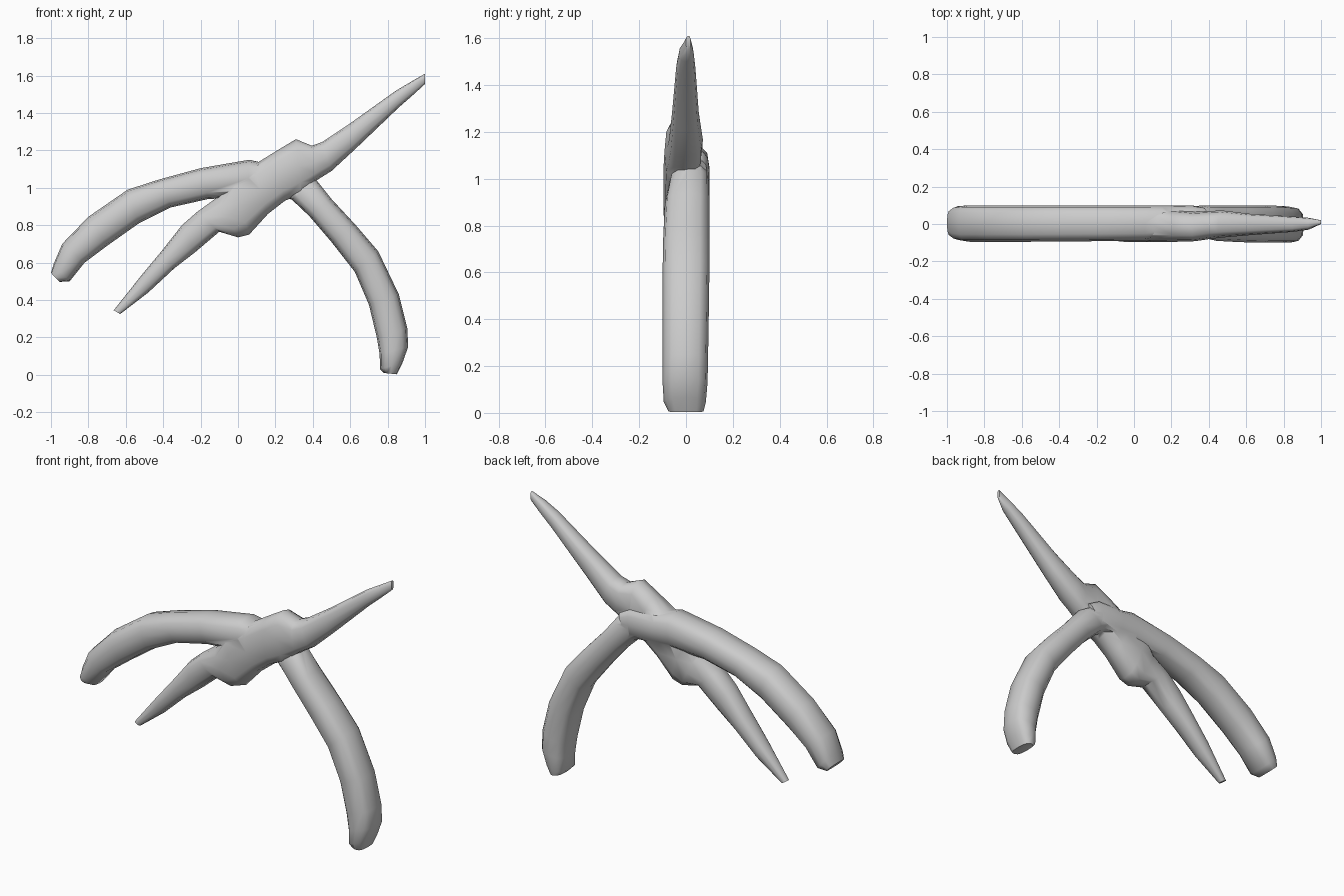
import bpy, bmesh, math

SIDES = 12


def sweep(name, sections):
    """Loft rounded rings; each section is upper (x, z), lower (x, z), y front, y back."""
    bm = bmesh.new()
    rings = []
    for ux, uz, lx, lz, y0, y1 in sections:
        ring = []
        for i in range(SIDES):
            a = 2 * math.pi * i / SIDES
            c, s = math.cos(a), math.sin(a)
            c = math.copysign(abs(c) ** 0.75, c)
            s = math.copysign(abs(s) ** 0.75, s)
            x = (ux + lx) / 2 + s * (ux - lx) / 2
            z = (uz + lz) / 2 + s * (uz - lz) / 2
            ring.append(bm.verts.new((x, (y0 + y1) / 2 + c * (y1 - y0) / 2, z)))
        rings.append(ring)
    for a, b in zip(rings, rings[1:]):
        for i in range(SIDES):
            j = (i + 1) % SIDES
            bm.faces.new((a[i], a[j], b[j], b[i]))
    bm.faces.new(rings[0])
    bm.faces.new(rings[-1])
    bmesh.ops.recalc_face_normals(bm, faces=bm.faces)
    mesh = bpy.data.meshes.new(name)
    bm.to_mesh(mesh)
    bm.free()
    obj = bpy.data.objects.new(name, mesh)
    bpy.context.collection.objects.link(obj)
    return obj


# Central bar: lower pointed jaw, hinge lump, knob and upper pointed jaw
bar = sweep("pliers", [
    (-.665, .345, -.63, .325, -.02, .02),
    (-.51, .54, -.48, .44, -.05, .05),
    (-.41, .66, -.34, .57, -.065, .06),
    (-.30, .80, -.23, .655, -.075, .065),
    (-.22, .87, -.10, .765, -.085, .07),
    (-.11, .95, .00, .735, -.095, .075),
    (-.04, 1.07, .06, .75, -.097, .08),
    (.08, 1.12, .16, .86, -.097, .08),
    (.21, 1.20, .25, .93, -.095, .075),
    (.31, 1.26, .34, .97, -.092, .065),
    (.395, 1.225, .42, 1.04, -.08, .07),
    (.45, 1.245, .50, 1.09, -.072, .072),
    (.60, 1.345, .63, 1.21, -.06, .055),
    (.845, 1.52, .86, 1.43, -.042, .04),
    (.93, 1.57, .94, 1.50, -.03, .033),
    (1.0, 1.61, 1.0, 1.555, .0, .02)])

# Long left handle, arching down to a blunt grip end
left_handle = sweep("left_handle", [
    (-1.0, .545, -.955, .497, -.065, .075),
    (-.985, .595, -.90, .50, -.085, .095),
    (-.94, .70, -.82, .60, -.095, .10),
    (-.80, .845, -.70, .69, -.095, .10),
    (-.59, .99, -.53, .81, -.095, .10),
    (-.42, 1.045, -.36, .895, -.093, .10),
    (-.20, 1.105, -.16, .94, -.092, .10),
    (.06, 1.15, .05, .95, -.09, .10),
    (.15, 1.13, .16, .95, -.07, .10),
    (.32, 1.12, .30, .95, -.02, .10),
    (.39, 1.08, .33, .97, .0, .09)])

# Right handle, curving down to the ground
right_handle = sweep("right_handle", [
    (.27, 1.12, .19, .98, .0, .09),
    (.42, 1.04, .29, .935, -.07, .098),
    (.50, .94, .38, .85, -.09, .10),
    (.63, .80, .50, .71, -.097, .10),
    (.75, .66, .625, .55, -.10, .10),
    (.86, .43, .70, .375, -.10, .097),
    (.905, .25, .742, .20, -.10, .094),
    (.91, .15, .757, .11, -.10, .092),
    (.88, .065, .76, .03, -.095, .085),
    (.85, .003, .78, .01, -.075, .075)])

# Fuse everything into one solid
for part in (left_handle, right_handle):
    mod = bar.modifiers.new("fuse", "BOOLEAN")
    mod.operation = "UNION"
    mod.solver = "EXACT"
    mod.object = part
    bpy.context.view_layer.objects.active = bar
    bpy.ops.object.modifier_apply(modifier=mod.name)
    bpy.data.objects.remove(part)

bpy.ops.object.select_all(action="DESELECT")
bar.select_set(True)
bpy.context.view_layer.objects.active = bar
bpy.ops.object.shade_smooth_by_angle(angle=math.radians(50))
